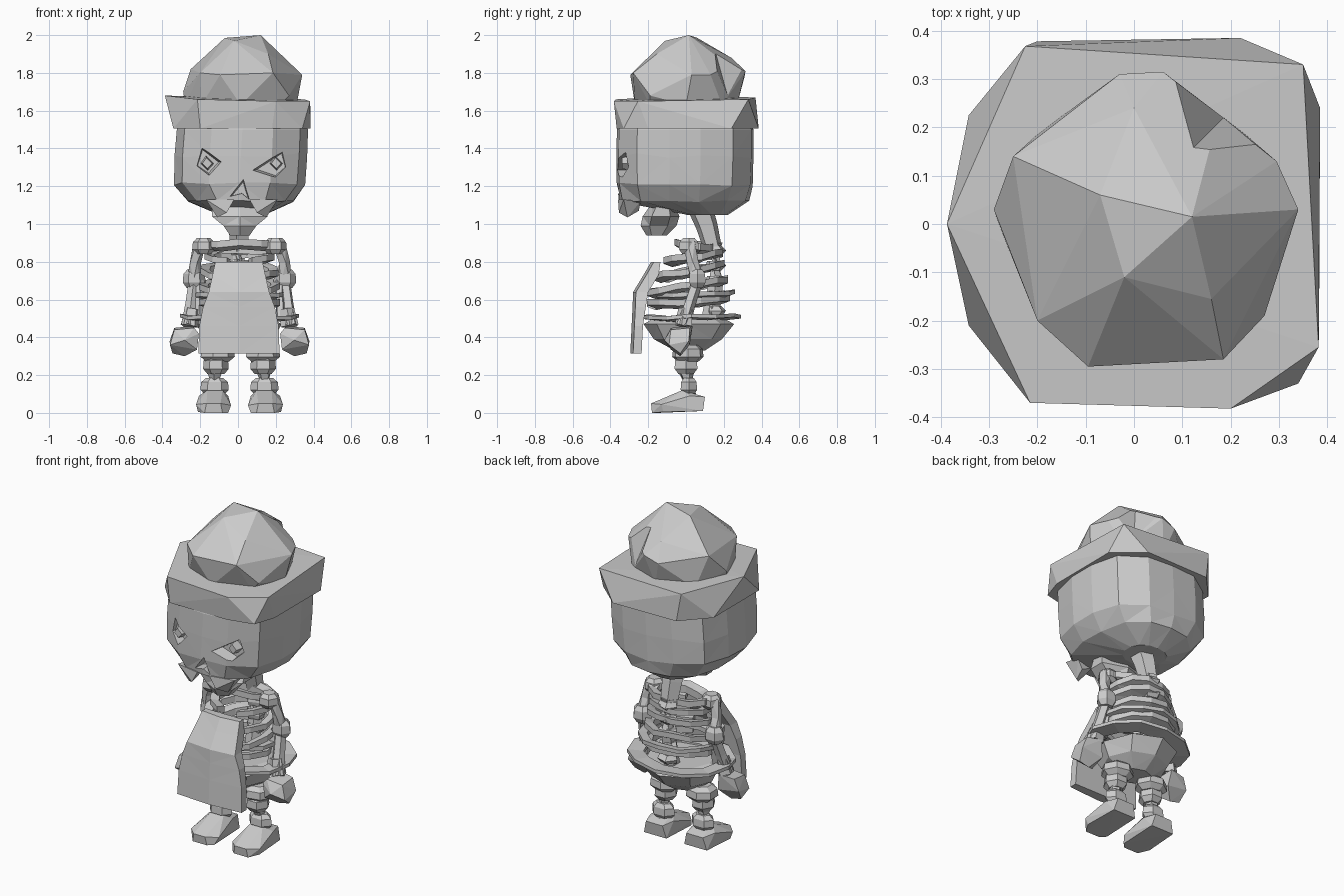
import bpy, bmesh, math, random
from mathutils import Vector

random.seed(4)
cube = bpy.data.objects.get("Cube")
if cube:
    bpy.data.objects.remove(cube, do_unlink=True)

GREY = (0.6, 0.6, 0.6, 1)
mat = bpy.data.materials.new("plain grey")
mat.use_nodes = True
mat.diffuse_color = GREY
mat.node_tree.nodes["Principled BSDF"].inputs["Base Color"].default_value = GREY


def finish(name, bm):
    bmesh.ops.recalc_face_normals(bm, faces=bm.faces)
    mesh = bpy.data.meshes.new(name)
    bm.to_mesh(mesh)
    bm.free()
    mesh.materials.append(mat)
    obj = bpy.data.objects.new(name, mesh)
    bpy.context.collection.objects.link(obj)
    return obj


def hull(name, points):
    bm = bmesh.new()
    verts = [bm.verts.new(p) for p in points]
    out = bmesh.ops.convex_hull(bm, input=verts)
    loose = {g for g in out["geom_interior"] + out["geom_unused"]
             if isinstance(g, bmesh.types.BMVert)}
    bmesh.ops.delete(bm, geom=list(loose), context="VERTS")
    return finish(name, bm)


def skin(name, rings, closed=False):
    """Join equal rings of points into a solid, or into a closed loop."""
    bm = bmesh.new()
    rows = [[bm.verts.new(p) for p in ring] for ring in rings]
    n = len(rows[0])
    pairs = list(zip(rows, rows[1:])) + ([(rows[-1], rows[0])] if closed else [])
    for a, b in pairs:
        for i in range(n):
            j = (i + 1) % n
            bm.faces.new((a[i], a[j], b[j], b[i]))
    if not closed:
        bm.faces.new(rows[0])
        bm.faces.new(rows[-1])
    bmesh.ops.triangulate(bm, faces=bm.faces)
    return finish(name, bm)


def oval(x0, x1, y0, y1, z, n=8, power=2.0, jitter=0.0, turn=0.5):
    """Horizontal rounded outline filling the given extents."""
    pts = []
    for i in range(n):
        a = math.tau * (i + turn) / n
        c, s = math.cos(a), math.sin(a)
        k = (abs(c) ** power + abs(s) ** power) ** (-1 / power)
        pts.append(Vector(((x0 + x1) / 2 + (x1 - x0) / 2 * c * k,
                           (y0 + y1) / 2 + (y1 - y0) / 2 * s * k,
                           z + random.uniform(-jitter, jitter))))
    return pts


def bone(name, path, radii, n=5):
    """Faceted limb through a few points."""
    path = [Vector(p) for p in path]
    rings = []
    for i, p in enumerate(path):
        d = path[min(i + 1, len(path) - 1)] - path[max(i - 1, 0)]
        q = d.to_track_quat("Z", "Y")
        rings.append([p + q @ Vector((radii[i] * math.cos(math.tau * k / n),
                                      radii[i] * math.sin(math.tau * k / n), 0))
                      for k in range(n)])
    return skin(name, rings)


def hoop(name, rx, y0, y1, z_front, z_back, width, height, gap=0, n=12):
    """Wedge-edged band around the body; gap is the front opening in degrees."""
    cy, ry = (y0 + y1) / 2, (y1 - y0) / 2
    rings = []
    for i in range(n):
        t = i / n if gap == 0 else i / (n - 1)
        a = math.radians(-90 + gap / 2 + t * (360 - gap))
        d = Vector((math.cos(a), math.sin(a), 0))
        z = z_front + (z_back - z_front) * (d.y + 1) / 2 + random.uniform(-.008, .008)
        p = Vector((rx * d.x + 0.008, cy + ry * d.y, z))
        h = Vector((0, 0, height / 2))
        rings.append([p + h, p - h * .3, p - d * width - h, p - d * width + h * .6])
    return skin(name, rings, closed=gap == 0)


def cut(target, cutter):
    mod = target.modifiers.new("cut", "BOOLEAN")
    mod.object, mod.solver = cutter, "EXACT"
    bpy.context.view_layer.objects.active = target
    bpy.ops.object.modifier_apply(modifier=mod.name)
    bpy.data.objects.remove(cutter, do_unlink=True)


# Skull with sockets and nose opening
skull = skin("skull", [
    oval(-.11, .14, .0, .22, 1.05, 14, 2.2, .004),
    oval(-.265, .295, -.355, .335, 1.12, 14, 2.5, .006),
    oval(-.34, .357, -.367, .353, 1.21, 14, 3, .012),
    oval(-.337, .367, -.368, .357, 1.36, 14, 3.1, .015),
    oval(-.325, .372, -.366, .357, 1.5, 14, 3.1),
    oval(-.31, .33, -.33, .33, 1.58, 14, 3)])


def prism(name, outline, y0, y1, shrink):
    cx = sum(p[0] for p in outline) / len(outline)
    cz = sum(p[1] for p in outline) / len(outline)
    return skin(name, [[(x, y0, z) for x, z in outline],
                       [(cx + (x - cx) * shrink, y1, cz + (z - cz) * shrink)
                        for x, z in outline]])


right_eye = [(-.24, 1.3), (-.2, 1.43), (-.07, 1.33), (-.15, 1.24)]
left_eye = [(.05, 1.28), (.25, 1.41), (.28, 1.3), (.2, 1.23)]
nose = [(.03, 1.25), (-.06, 1.14), (.02, 1.16), (.07, 1.12), (.05, 1.18)]
for outline in (right_eye, left_eye, nose):
    cut(skull, prism("cutter", outline, -.45, -.29, .65))
for side, s, cx in (("right", -1, -.16), ("left", 1, .205)):
    prism(side + "_eye", [(cx - .045, 1.32), (cx - .01, 1.37),
                          (cx + .04, 1.32), (cx, 1.275)], -.25, -.34, .6)
    hull(side + "_upper_jaw", [(s * .04 + .02, -.36, 1.13), (s * .19 + .02, -.33, 1.13),
                               (s * .18 + .02, -.24, 1.12), (s * .07 + .02, -.25, 1.1),
                               (s * .08 + .02, -.355, 1.06), (s * .13 + .02, -.31, 1.035),
                               (s * .14 + .02, -.25, 1.07)])

# Hanging lower jaw with a narrow chin
skin("lower_jaw", [oval(-.05, .07, -.21, -.1, .94, 6),
                   oval(-.09, .11, -.24, -.05, .99, 6),
                   oval(-.16, .18, -.23, -.035, 1.04, 6),
                   oval(-.16, .18, -.18, -.06, 1.11, 6)])

# Hat: brim with a six-cornered rim over a rounder lower edge, faceted crown
rim = [(-.387, 0, 1.68), (-.225, .368, 1.67), (.35, .33, 1.66),
       (.382, -.255, 1.65), (.2, -.382, 1.65), (-.215, -.37, 1.66)]
lower = [(-.342, .225), (-.2, .378), (.22, .385), (.385, .24), (.383, -.2),
         (.34, -.33), (.18, -.367), (-.2, -.367), (-.342, -.21)]
hull("hat_brim", rim + [(x, y, 1.505) for x, y in lower])
peaks = [(.12, .015, 2.0), (-.07, .06, 1.985), (-.02, -.11, 1.97), (0, .24, 1.88),
         (.16, -.155, 1.9), (.175, .225, 1.84), (-.25, .14, 1.82), (.295, .13, 1.79),
         (.34, .03, 1.79), (-.2, -.2, 1.8), (-.095, -.295, 1.79), (.185, -.28, 1.8),
         (.06, .315, 1.81), (-.03, .31, 1.78), (-.29, .03, 1.7), (.27, -.19, 1.68)]
crown = hull("hat_crown", peaks + oval(-.28, .31, -.27, .27, 1.63, 8, turn=0))
cut(crown, hull("cutter", [(.06, .325, 1.84), (.115, .15, 1.93), (.3, .145, 1.84),
                           (.3, .4, 1.95), (.185, .22, 1.68)]))

# Spine with stacked vertebrae
bone("neck", [(.01, .07, 1.1), (.01, .11, .99), (.01, .145, .86)], [.07, .06, .05])
bone("spine", [(.01, .155, .9), (.01, .16, .7), (.01, .12, .45)], [.04, .04, .05])
for i in range(5):
    z = .86 - i * .08
    skin("vertebra", [oval(-.04, .06, .11, .19, z - .025, 5),
                      oval(-.05, .07, .1, .215, z, 5),
                      oval(-.04, .06, .11, .19, z + .025, 5)])

# Rib cage and hoops
hoop("collar_bone", .2, -.06, .15, .89, .87, .05, .055, 0, 10)
for rx, y0, y1, zf, zb in ((.19, -.13, .2, .8, .84), (.21, -.19, .21, .71, .78),
                           (.22, -.22, .23, .63, .7), (.22, -.22, .24, .57, .6)):
    hoop("rib", rx, y0, y1, zf, zb, .05, .05, 40)
hoop("waist_hoop", .24, -.18, .26, .61, .63, .05, .035)
hoop("belt", .315, -.23, .29, .5, .51, .09, .03)

# Pelvis
skin("pelvis", [oval(-.09, .1, -.06, .1, .33, 8, turn=0),
                oval(-.18, .19, -.17, .19, .39, 8, turn=0),
                oval(-.22, .23, -.225, .255, .47, 8, turn=0),
                oval(-.17, .18, -.17, .2, .5, 8, turn=0)])

# Apron bent over the chest
profile = [(.8, -.185, .12, .05), (.73, -.225, .135, .08), (.64, -.28, .155, .08),
           (.56, -.283, .185, .07), (.46, -.288, .205, .06), (.315, -.295, .21, .06)]
skin("apron", [[(-w, y + .015, z), (0.01, y, z), (w + .01, y + .015, z),
                (w + .01, y + t, z), (0.01, y + t, z), (-w, y + t, z)]
               for z, y, w, t in profile])

# Arms and legs, built per side
for side, s in (("left", 1), ("right", -1)):
    def at(x, y, z):
        return (s * x + .008, y, z)

    def block(name, x, y, z0, z1, rx, ry, n=6):
        X = s * x + .008
        h = z1 - z0
        skin(side + name, [oval(X - rx * k, X + rx * k, y - ry * k, y + ry * k,
                                z0 + h * t, n, turn=0)
                           for t, k in ((0, .65), (.3, 1), (.75, .95), (1, .6))])

    block("_shoulder", .19, .015, .84, .925, .06, .06)
    bone(side + "_upper_arm", [at(.21, .02, .9), at(.235, .035, .8), at(.24, .06, .7)],
         [.035, .032, .04])
    block("_elbow", .24, .06, .66, .76, .06, .05)
    bone(side + "_forearm", [at(.24, .06, .7), at(.255, .02, .58), at(.27, -.02, .46)],
         [.03, .032, .04])
    bone(side + "_forearm_strut", [at(.21, .05, .7), at(.22, .0, .5)], [.025, .028])
    bone(side + "_cuff", [at(.25, 0, .55), at(.265, -.01, .46)], [.04, .05])
    hull(side + "_hand", [at(.215, -.08, .42), at(.225, -.08, .335), at(.29, -.03, .3),
                          at(.355, -.03, .315), at(.368, -.09, .36), at(.37, .015, .38),
                          at(.345, .02, .45), at(.25, .035, .46), at(.235, .02, .36),
                          at(.29, -.115, .385), at(.345, -.08, .44), at(.24, -.08, .45)])

    block("_hip", .12, .01, .27, .36, .095, .085, 7)
    block("_knee", .125, .0, .205, .3, .068, .07)
    bone(side + "_shin", [at(.13, 0, .23), at(.132, .01, .17), at(.135, .02, .09)],
         [.045, .025, .035])
    block("_ankle", .132, .015, .095, .185, .075, .05)
    hull(side + "_shoe", [at(.06, -.15, 0), at(.09, -.18, 0), at(.185, -.18, 0),
                          at(.22, -.12, .005), at(.21, .09, .01), at(.06, .09, .01),
                          at(.045, -.13, .04), at(.1, -.185, .05), at(.175, -.185, .05),
                          at(.23, -.13, .045), at(.215, .02, .09), at(.06, .02, .09),
                          at(.17, -.02, .12), at(.09, -.02, .12), at(.19, .1, .085),
                          at(.08, .1, .085)])
